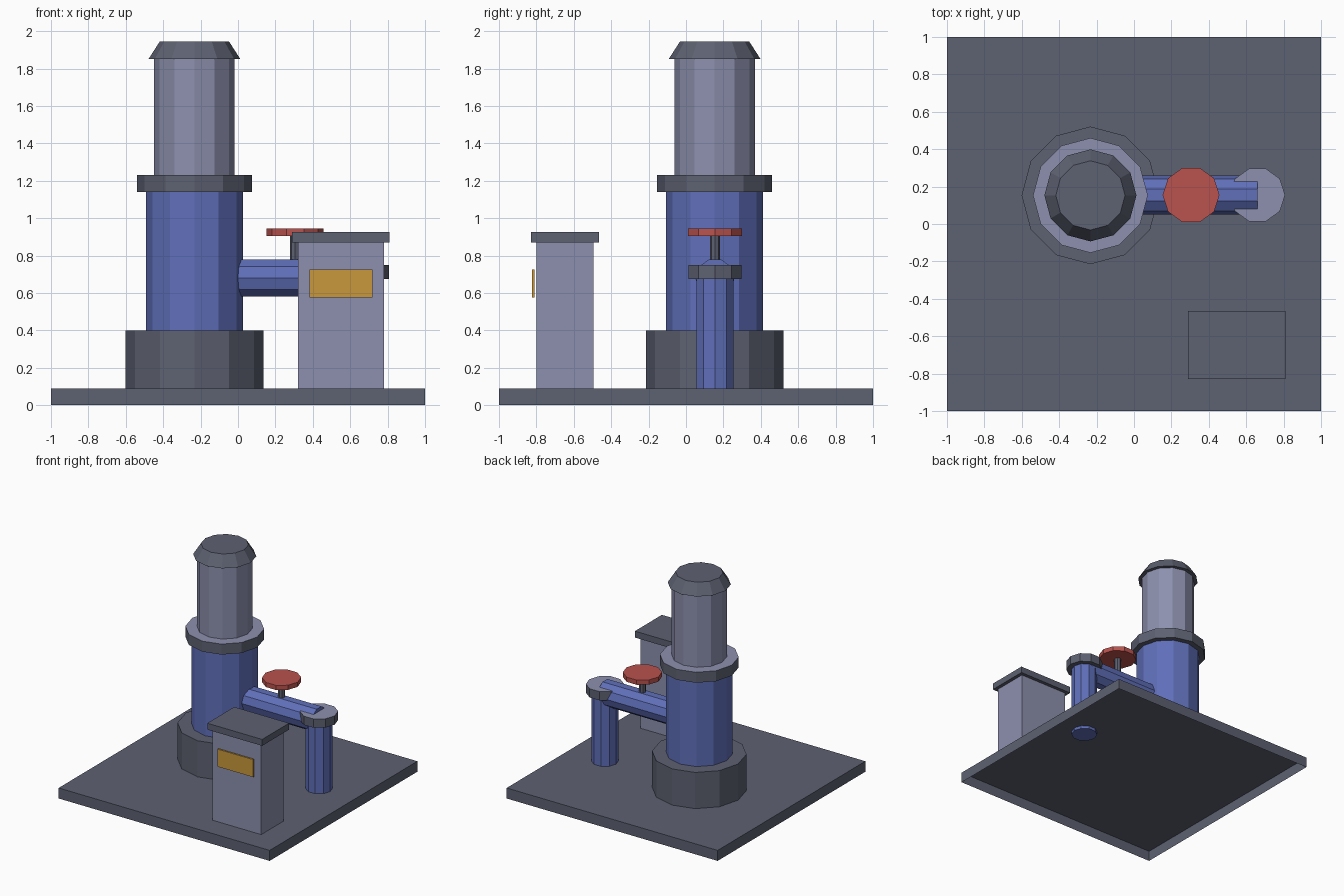
import bpy
import bmesh
from math import pi
from mathutils import Matrix, Vector

cube = bpy.data.objects.get("Cube")
if cube:
    bpy.data.objects.remove(cube, do_unlink=True)


def material(name, r, g, b):
    m = bpy.data.materials.new(name)
    m.use_nodes = True
    m.diffuse_color = (r, g, b, 1)
    m.node_tree.nodes["Principled BSDF"].inputs["Base Color"].default_value = (r, g, b, 1)
    return m


GREY = material("dark_grey", 0.11, 0.12, 0.165)
LIGHT = material("light_lavender_grey", 0.265, 0.28, 0.42)
BLUE = material("pipe_blue", 0.115, 0.16, 0.49)
RED = material("valve_red", 0.49, 0.085, 0.075)
GOLD = material("sign_gold", 0.58, 0.315, 0.045)


def finish(name, bm, mats):
    mesh = bpy.data.meshes.new(name)
    bm.to_mesh(mesh)
    bm.free()
    for m in mats:
        mesh.materials.append(m)
    obj = bpy.data.objects.new(name, mesh)
    bpy.context.collection.objects.link(obj)
    return obj


def box(name, low, high, mat, open_bottom=False):
    low, high = Vector(low), Vector(high)
    bm = bmesh.new()
    place = Matrix.Translation((low + high) / 2) @ Matrix.Diagonal((high - low).to_4d())
    bmesh.ops.create_cube(bm, size=1, matrix=place)
    if open_bottom:
        bm.normal_update()
        down = [f for f in bm.faces if f.normal.z < -0.5]
        bmesh.ops.delete(bm, geom=down, context='FACES_ONLY')
    return finish(name, bm, [mat])


def drum(name, start, end, radius, sides, mat, end_radius=None, top_mat=None):
    """Flat-sided cylinder or cone from start to end, first corner at +x (or +y if level)."""
    start, end = Vector(start), Vector(end)
    axis = end - start
    level = abs(axis.x) > abs(axis.z)
    # the level case cycles the axes, so z becomes x and x becomes y
    turn = Matrix(((0, 0, 1, 0), (1, 0, 0, 0), (0, 1, 0, 0), (0, 0, 0, 1))) if level else Matrix()
    bm = bmesh.new()
    bmesh.ops.create_cone(bm, cap_ends=True, segments=sides, radius1=radius,
                          radius2=end_radius or radius, depth=axis.length)
    # align the first corner with the local x axis
    bm.verts.ensure_lookup_table()
    first = bm.verts[0].co
    spin = Matrix.Rotation(-Vector((1, 0)).angle_signed(first.xy) * -1, 4, 'Z')
    bmesh.ops.transform(bm, verts=bm.verts,
                        matrix=Matrix.Translation((start + end) / 2) @ turn @ spin)
    bm.normal_update()
    if top_mat:
        for f in bm.faces:
            f.material_index = int(f.normal.z > 0.9)
    return finish(name, bm, [mat, top_mat] if top_mat else [mat])


# Hollow ground plate
box("base_plate", (-1, -1, 0), (1, 1, 0.09), GREY, open_bottom=True)

# Pump tower: stacked twelve-sided drums
X, Y = -0.233, 0.153
tower = [
    ("pump_pedestal", 0.09, 0.40, 0.368, 0.368, GREY, None),
    ("pump_body", 0.40, 1.14, 0.26, 0.26, BLUE, None),
    ("pump_flange", 1.14, 1.23, 0.307, 0.307, GREY, LIGHT),
    ("motor_housing", 1.23, 1.85, 0.215, 0.215, LIGHT, None),
    ("motor_cap", 1.85, 1.945, 0.246, 0.185, GREY, None),
]
for name, z0, z1, r0, r1, mat, top in tower:
    drum(name, (X, Y, z0), (X, Y, z1), r0, 12, mat, r1, top)

# Outlet pipe, its downpipe and the flange between them
PY, PX = 0.155, 0.66
drum("outlet_pipe", (-0.1, PY, 0.68), (PX, PY, 0.68), 0.105, 10, BLUE)
drum("downpipe", (PX, PY, 0.065), (PX, PY, 0.70), 0.105, 10, BLUE)
drum("downpipe_flange", (PX, PY, 0.675), (PX, PY, 0.75), 0.148, 10, GREY, top_mat=LIGHT)

# Valve
VX = 0.305
drum("valve_stem", (VX, PY, 0.74), (VX, PY, 0.91), 0.028, 8, GREY)
drum("valve_wheel", (VX, PY, 0.905), (VX, PY, 0.945), 0.152, 10, RED)

# Control cabinet with lid and sign
box("control_cabinet", (0.32, -0.80, 0.09), (0.78, -0.495, 0.87), LIGHT)
box("cabinet_lid", (0.29, -0.83, 0.87), (0.81, -0.465, 0.925), GREY)
box("cabinet_sign", (0.383, -0.823, 0.575), (0.72, -0.81, 0.725), GOLD)
